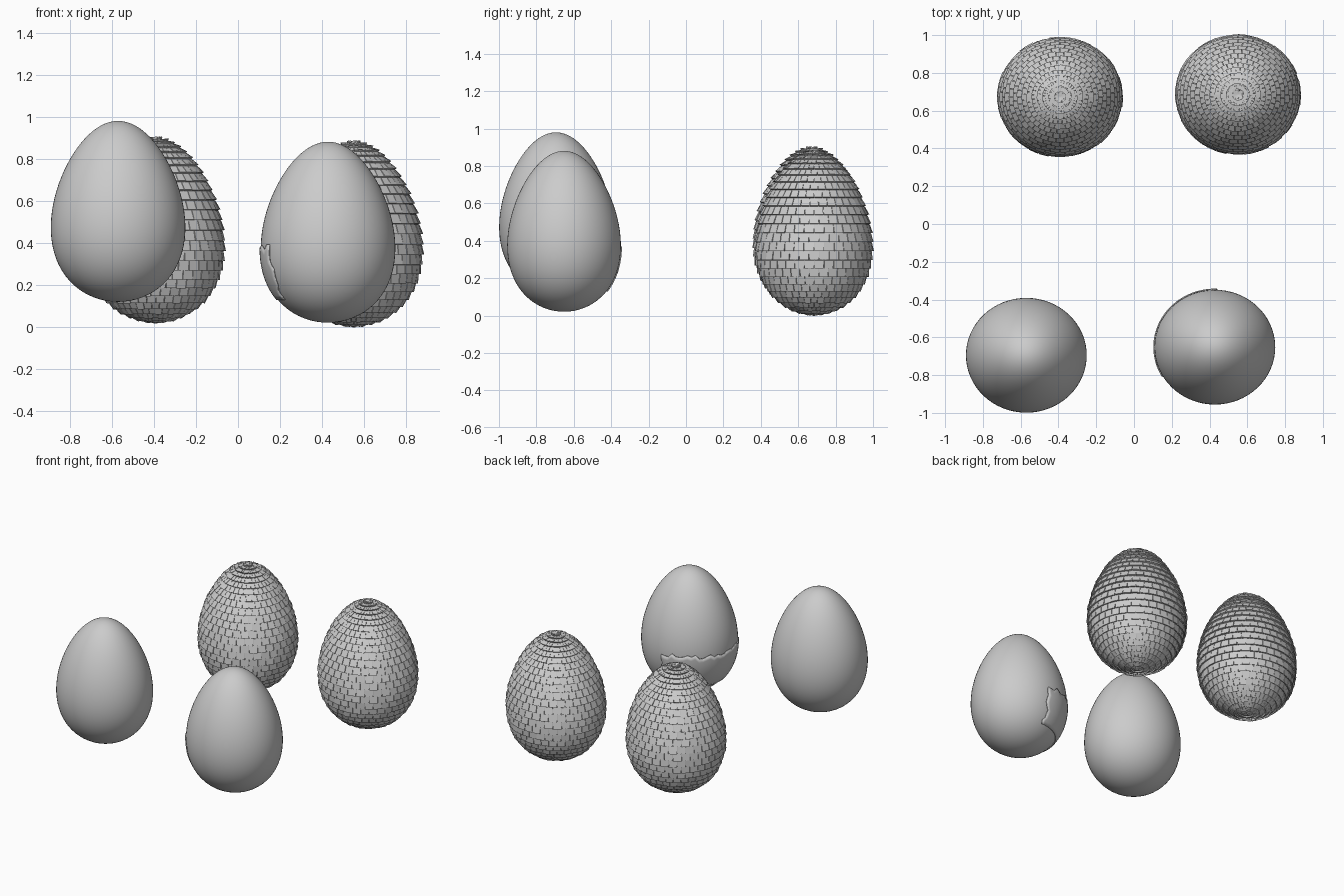
import bpy, bmesh, random
from math import sin, cos, pi, radians
from mathutils import Vector

if "Cube" in bpy.data.objects:
    bpy.data.objects.remove(bpy.data.objects["Cube"])

random.seed(4)
K = 0.19          # egg taper
PEAK = 1.0176     # widest value of the raw profile


def egg_point(size, phi, az, off=0.0):
    """Point on an egg (phi 0 = tip, pi = base), pushed out by off."""
    rx, ry, h = size
    r = sin(phi) * (1 - K * cos(phi)) / PEAK
    dr = (cos(phi) - K * cos(2 * phi)) / PEAK * (rx + ry) / 2
    dz = -h / 2 * sin(phi)
    n = Vector((-dz, dr)).normalized() if abs(sin(phi)) > 1e-6 else Vector((0, cos(phi)))
    return Vector(((rx * r + n.x * off) * cos(az),
                   (ry * r + n.x * off) * sin(az),
                   h / 2 * cos(phi) + n.y * off))


def finish(bm, name, loc, smooth):
    bmesh.ops.recalc_face_normals(bm, faces=bm.faces)
    me = bpy.data.meshes.new(name)
    bm.to_mesh(me)
    bm.free()
    for p in me.polygons:
        p.use_smooth = smooth
    ob = bpy.data.objects.new(name, me)
    ob.location = loc
    bpy.context.collection.objects.link(ob)
    return ob


def smooth_egg(name, loc, size, rows=40, cols=64):
    bm = bmesh.new()
    tip = bm.verts.new(egg_point(size, 0, 0))
    base = bm.verts.new(egg_point(size, pi, 0))
    rings = [[bm.verts.new(egg_point(size, pi * i / rows, 2 * pi * j / cols))
              for j in range(cols)] for i in range(1, rows)]
    for j in range(cols):
        k = (j + 1) % cols
        bm.faces.new((tip, rings[0][j], rings[0][k]))
        bm.faces.new((base, rings[-1][k], rings[-1][j]))
        for a, b in zip(rings, rings[1:]):
            bm.faces.new((a[j], b[j], b[k], a[k]))
    return finish(bm, name, loc, True)


def scales(name, loc, size, rows=28, cols=36):
    """Staggered rows of thin tiles whose lower edges lift outward."""
    bm = bmesh.new()
    for i in range(rows):
        p0 = pi * (i + 0.1) / rows
        p1 = min(pi * (i + 1.05) / rows, pi - 0.01)
        for j in range(cols):
            a = 2 * pi * (j + 0.5 * (i % 2)) / cols
            w = 2 * pi / cols * 0.47
            lift = 0.011 + random.uniform(-0.002, 0.003)
            vs = []
            for inner in (True, False):
                for phi, o in ((p0, 0.003), (p1, lift)):
                    for s in (-1, 1):
                        vs.append(bm.verts.new(egg_point(
                            size, phi, a + s * w, -0.004 if inner else o)))
            for f in ((0, 1, 3, 2), (4, 6, 7, 5), (0, 4, 5, 1),
                      (2, 3, 7, 6), (0, 2, 6, 4), (1, 5, 7, 3)):
                bm.faces.new([vs[q] for q in f])
    return finish(bm, name, loc, False)


def shell_fragment(name, loc, size, az0, az1, phi0, phi1, n=26, m=10):
    """Loose piece of cracked shell with a jagged outline."""
    bm = bmesh.new()
    left = [random.uniform(-0.05, 0.05) for _ in range(m + 1)]
    right = [random.uniform(-0.05, 0.05) for _ in range(m + 1)]
    top = [random.uniform(-0.04, 0.04) for _ in range(n + 1)]
    grid = []
    for i in range(m + 1):
        v = i / m
        row = []
        for j in range(n + 1):
            u = j / n
            az = az0 + left[i] + (az1 + right[i] - az0 - left[i]) * u
            phi = phi0 + top[j] * (1 - v) + (phi1 - phi0) * v
            row.append(bm.verts.new(egg_point(size, phi, az, 0.003)))
        grid.append(row)
    for a, b in zip(grid, grid[1:]):
        for j in range(n):
            bm.faces.new((a[j], b[j], b[j + 1], a[j + 1]))
    ob = finish(bm, name, loc, True)
    mod = ob.modifiers.new("thickness", 'SOLIDIFY')
    mod.thickness = 0.006
    mod.offset = 0
    return ob


# Two plain eggs at the front
plain = (0.32, 0.304, 0.86)
smooth_egg("plain_egg_left", (-0.57, -0.695, 0.55), plain)
cracked = (0.428, -0.652, 0.451)
smooth_egg("cracked_egg_right", cracked, plain)
shell_fragment("cracked_shell_piece", cracked, plain,
               radians(90), radians(212), radians(100), radians(138))

# Two scaled eggs at the back
core = (0.322, 0.307, 0.865)
for side, loc in (("left", (-0.392, 0.672, 0.462)), ("right", (0.55, 0.685, 0.444))):
    smooth_egg("scaled_egg_core_" + side, loc, core)
    scales("egg_scales_" + side, loc, core)
